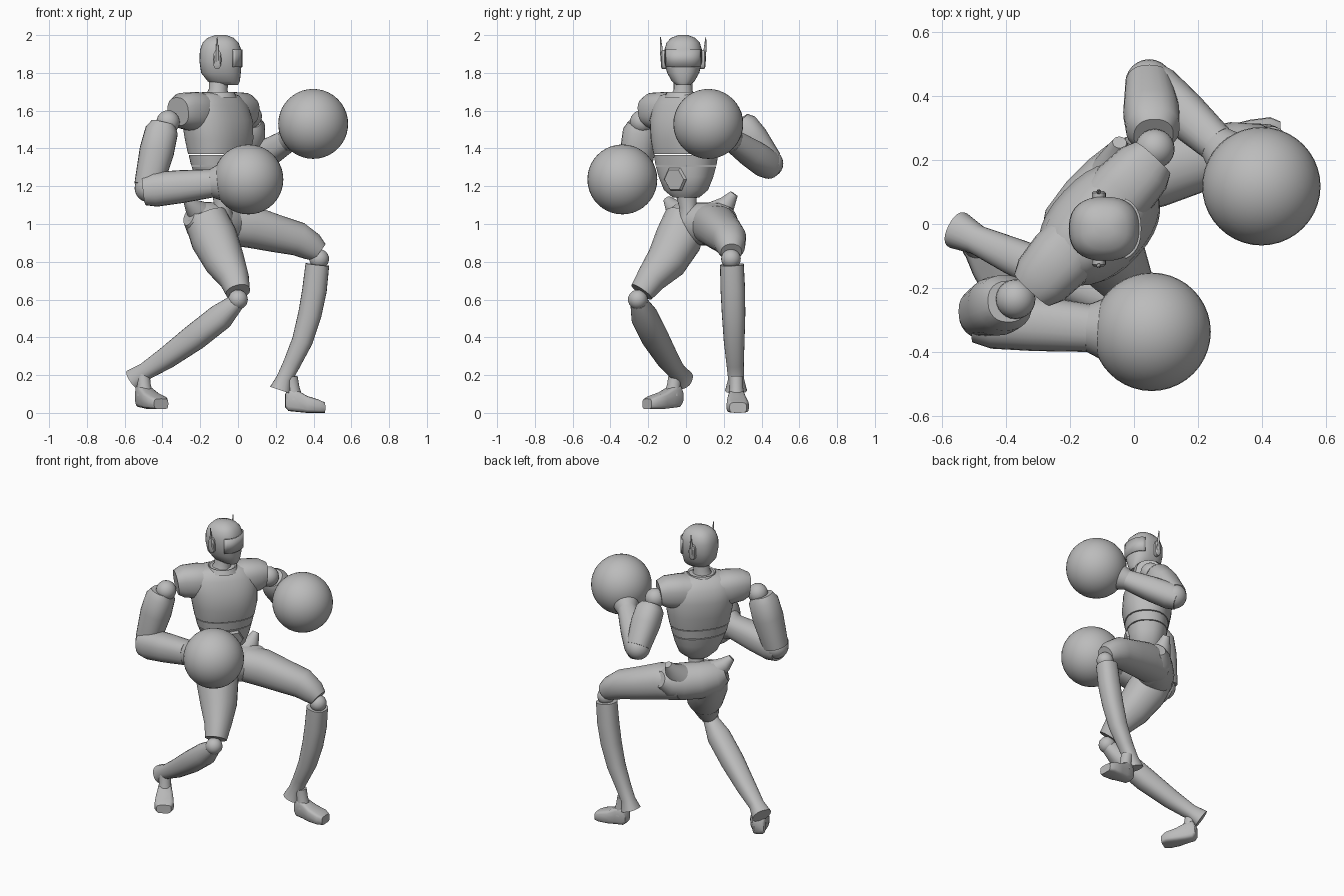
import bpy, bmesh, math
from mathutils import Vector, Matrix

cube = bpy.data.objects.get("Cube")
if cube:
    bpy.data.objects.remove(cube, do_unlink=True)

grey = bpy.data.materials.new("plain grey")
grey.use_nodes = True
tone = (0.5, 0.5, 0.5, 1)
grey.diffuse_color = tone
grey.node_tree.nodes["Principled BSDF"].inputs["Base Color"].default_value = tone


def finish(name, bm, angle=40):
    bmesh.ops.recalc_face_normals(bm, faces=bm.faces)
    mesh = bpy.data.meshes.new(name)
    bm.to_mesh(mesh)
    bm.free()
    mesh.materials.append(grey)
    obj = bpy.data.objects.new(name, mesh)
    bpy.context.collection.objects.link(obj)
    bpy.ops.object.select_all(action="DESELECT")
    obj.select_set(True)
    bpy.context.view_layer.objects.active = obj
    bpy.ops.object.shade_smooth_by_angle(angle=math.radians(angle))
    return obj


def oval(center, u, v, power=2.0, sides=24):
    """Superellipse ring spanned by the vectors u and v."""
    points = []
    for i in range(sides):
        a = math.tau * i / sides
        c, s = math.cos(a), math.sin(a)
        points.append(Vector(center) + u * math.copysign(abs(c) ** (2 / power), c)
                      + v * math.copysign(abs(s) ** (2 / power), s))
    return points


def loft(name, rings, angle=40):
    bm = bmesh.new()
    loops = [[bm.verts.new(p) for p in ring] for ring in rings]
    for a, b in zip(loops, loops[1:]):
        for i in range(len(a)):
            j = (i + 1) % len(a)
            bm.faces.new((a[i], a[j], b[j], b[i]))
    bm.faces.new(loops[0])
    bm.faces.new(loops[-1])
    return finish(name, bm, angle)


def limb(name, stations, power=2.0, flat=1.0):
    """Tube through (x, y, z, radius) stations, square to its path."""
    pts = [Vector(s[:3]) for s in stations]
    whole = (pts[-1] - pts[0]).normalized()
    ref = Vector((0, 1, 0)) if abs(whole.z) > 0.6 else Vector((0, 0, 1))
    rings = []
    for i, s in enumerate(stations):
        t = (pts[min(i + 1, len(pts) - 1)] - pts[max(i - 1, 0)]).normalized()
        u = t.cross(ref).normalized()
        rings.append(oval(pts[i], u * s[3] * flat, t.cross(u) * s[3], power))
    return loft(name, rings)


def stack(name, levels, power=2.3):
    """Upright body from (z, x, y, half width, half depth, facing angle)."""
    rings = []
    for z, x, y, w, d, yaw in levels:
        f = Vector((math.cos(math.radians(yaw)), math.sin(math.radians(yaw)), 0))
        side = Vector((-f.y, f.x, 0))
        rings.append(oval((x, y, z), f * d, side * w, power, 32))
    return loft(name, rings)


def ball(name, center, radius, segments=24):
    bm = bmesh.new()
    bmesh.ops.create_uvsphere(bm, u_segments=segments, v_segments=segments // 2,
                              radius=radius, matrix=Matrix.Translation(center))
    return finish(name, bm)


# Torso: chest, rib band and abdomen
stack("chest", [(1.37, -.1, .0, .185, .135, -40), (1.45, -.1, .0, .2, .15, -42),
                (1.55, -.11, .0, .21, .15, -43), (1.63, -.12, .0, .2, .125, -43),
                (1.68, -.12, -.01, .15, .09, -43), (1.695, -.12, -.01, .09, .06, -43)])
stack("rib_band", [(1.31, -.1, .0, .17, .125, -36), (1.365, -.1, .0, .182, .132, -39)])
stack("abdomen", [(1.14, -.09, .0, .07, .06, -31), (1.18, -.09, .0, .12, .095, -31),
                  (1.25, -.095, .0, .15, .115, -33), (1.305, -.1, .0, .168, .123, -35)])
limb("waist", [(-.09, .02, 1.02, .07), (-.08, .01, 1.09, .045), (-.08, .0, 1.18, .06)])

# Hexagonal belly plate
face = Vector((.85, -.52, -.12)).normalized()
across = Vector((.52, .85, 0)).normalized()
base = Vector((-.09, 0, 1.25)) + face * .108
loft("belly_plate", [oval(base + face * h, across * r, face.cross(across) * r, 2, 6)
                     for h, r in ((0, .07), (.014, .06))], 20)

# Shoulder yokes and collar
for side, sign in (("right", -1), ("left", 1)):
    limb(side + "_shoulder", [(-.13 + .67 * k * sign, .73 * k * sign, z, r)
                              for k, z, r in ((.02, 1.58, .1), (.15, 1.595, .105),
                                              (.24, 1.6, .095), (.28, 1.595, .075))], 2.4)
collar = bmesh.new()
rows = [oval((-.105, -.015, z), Vector((r, 0, 0)), Vector((0, r, 0)))
        for z, r in ((1.67, .1), (1.7, .085), (1.69, .07))]
bm_rows = [[collar.verts.new(p) for p in row] for row in rows]
for a, b in zip(bm_rows, bm_rows[1:]):
    for i in range(len(a)):
        collar.faces.new((a[i - 1], a[i], b[i], b[i - 1]))
finish("collar", collar)
limb("neck", [(-.11, -.02, 1.66, .07), (-.105, -.015, 1.71, .05), (-.1, -.015, 1.8, .05)])

# Head, looking along +x
stack("head", [(1.735, -.06, -.015, .035, .06, 0), (1.755, -.075, -.015, .06, .085, 0),
               (1.8, -.09, -.015, .085, .105, 0), (1.86, -.092, -.015, .1, .112, 0),
               (1.92, -.092, -.015, .1, .11, 0), (1.96, -.092, -.015, .088, .095, 0),
               (1.985, -.092, -.015, .065, .07, 0), (2.0, -.092, -.015, .025, .03, 0)], 2.4)
visor = bmesh.new()
cols = []
for i in range(13):
    a = math.radians(-60 + 10 * i)
    c, s = math.cos(a), math.sin(a)
    x = -.092 + .115 * c ** .8
    y = -.015 + math.copysign(.106 * abs(s) ** .8, s)
    cols.append([visor.verts.new((x, y, z)) for z in (1.83, 1.925)])
for a, b in zip(cols, cols[1:]):
    visor.faces.new((a[0], b[0], b[1], a[1]))
plate = finish("visor", visor)
thick = plate.modifiers.new("thickness", "SOLIDIFY")
thick.thickness = .008

for side, y, sign in (("right", -.115, -1), ("left", .085, 1)):
    loft(side + "_ear", [oval((-.11, y + sign * h, 1.87), Vector((r, 0, 0)),
                              Vector((0, 0, r * 2.3)), 2.6, 16)
                         for h, r in ((-.015, .022), (.012, .022), (.018, .016))])
    limb(side + "_antenna", [(-.11, y + sign * .012, 1.86, .008),
                             (-.11, y + sign * .016, 1.93, .007),
                             (-.11, y + sign * .02, 1.99, .002)])

# Arms: joint, upper arm, elbow, forearm, cuff and round glove
arms = {
    "right": dict(joint=(-.37, -.235, 1.54), cap=(-.4, -.245, 1.51), elbow=(-.475, -.275, 1.2),
                  fore=(-.47, -.295, 1.18), wrist=(-.14, -.325, 1.215),
                  glove=(.055, -.337, 1.236), r=(.092, .092, .075)),
    "left": dict(joint=(.065, .235, 1.57), cap=(.06, .29, 1.53), elbow=(.045, .44, 1.33),
                 fore=(.05, .44, 1.31), wrist=(.26, .25, 1.44),
                 glove=(.398, .118, 1.53), r=(.088, .078, .06)),
}
for side, arm in arms.items():
    cap, elbow, fore, wrist, glove = (Vector(arm[k]) for k in
                                      ("cap", "elbow", "fore", "wrist", "glove"))
    upper_r, fore_r, wrist_r = arm["r"]
    ball(side + "_shoulder_joint", arm["joint"], .062)
    limb(side + "_upper_arm", [(*cap.lerp(elbow, t), upper_r * k) for t, k in
                               ((-.08, .7), (.05, .95), (.4, 1), (1, .82))], 2.3)
    ball(side + "_elbow", elbow.lerp(fore, .5), .075)
    limb(side + "_forearm", [(*fore.lerp(wrist, t), r) for t, r in
                             ((-.08, fore_r * .85), (.1, fore_r),
                              (.5, fore_r * .95), (1, wrist_r))], 2.3)
    limb(side + "_cuff", [(*wrist.lerp(glove, t), wrist_r * k) for t, k in
                          ((-.1, .9), (.05, 1.08), (.4, 1.5), (.6, 1.7))])
    ball(side + "_glove", glove, .185, 40)

# Pelvis with raised hip crests
limb("pelvis", [(-.26, -.06, 1.04, .05), (-.21, -.03, 1.02, .1), (-.13, .05, 1.0, .115),
                (-.05, .13, 1.0, .115), (.0, .2, 1.02, .095), (.02, .25, 1.04, .05)])
limb("right_crest", [(-.18, .0, 1.04, .08), (-.24, -.07, 1.09, .045), (-.27, -.1, 1.13, .022)])
limb("left_crest", [(-.06, .16, 1.05, .08), (-.05, .22, 1.11, .045), (-.045, .255, 1.16, .022)])

# Legs: thigh, knee and shin
legs = {
    "right": dict(thigh=[(-.17, .0, 1.03, .115), (-.125, -.04, .92, .125),
                         (-.07, -.105, .8, .108), (-.02, -.185, .71, .08),
                         (.0, -.235, .64, .065)],
                  knee=(.0, -.255, .6),
                  shin=[(-.01, -.25, .585, .045), (-.09, -.22, .51, .07),
                        (-.23, -.165, .4, .07), (-.38, -.1, .29, .058),
                        (-.49, -.05, .22, .046), (-.55, -.02, .175, .06)]),
    "left": dict(thigh=[(-.06, .13, 1.0, .11), (.07, .165, .985, .112), (.2, .2, .95, .1),
                        (.32, .23, .92, .09), (.39, .238, .88, .075), (.43, .24, .85, .055)],
                 knee=(.43, .238, .815),
                 shin=[(.42, .243, .785, .063), (.405, .248, .65, .065), (.38, .252, .52, .062),
                       (.34, .255, .38, .055), (.285, .26, .26, .046),
                       (.245, .265, .18, .042), (.225, .265, .12, .058)]),
}
for side, leg in legs.items():
    limb(side + "_thigh", leg["thigh"], 2.2)
    ball(side + "_knee", leg["knee"], .052)
    limb(side + "_shin", leg["shin"], 2.3)


# Feet: ankle column on a wedge shaped shoe
def foot(name, heel, yaw, length, floor):
    turn = Matrix.Translation((heel[0], heel[1], floor)) @ Matrix.Rotation(yaw, 4, "Z")
    rings = []
    for t, half, low, high in ((0, .03, .03, .1), (.08, .04, .01, .13), (.3, .045, .005, .12),
                               (.55, .055, 0, .09), (.85, .06, 0, .07), (1, .045, 0, .055)):
        mid = turn @ Vector((t * length, 0, (low + high) / 2))
        rings.append(oval(mid, turn.to_3x3() @ Vector((0, half, 0)),
                          Vector((0, 0, (high - low) / 2)), 4, 16))
    loft(name + "_foot", rings, 50)
    top = turn @ Vector((.03, 0, .19))
    low = turn @ Vector((.05, 0, .07))
    limb(name + "_ankle", [(*top, .036), (*top.lerp(low, .5), .036), (*low, .045)])


foot("left", (.25, .265), .05, .21, 0)
foot("right", (-.52, -.03), -1.0, .21, .02)
